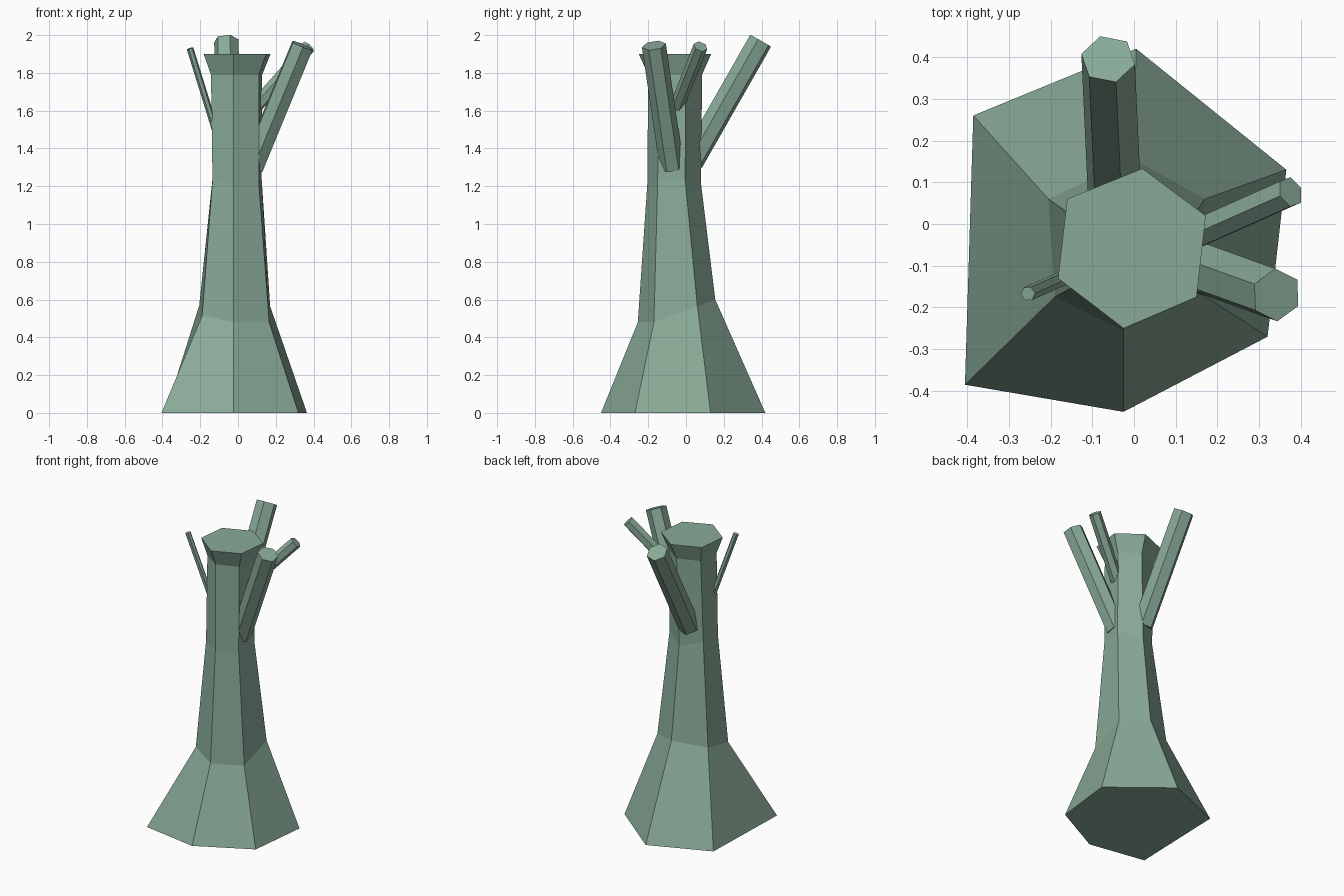
import bpy, bmesh
from math import cos, sin, radians, pi
from mathutils import Vector

if "Cube" in bpy.data.objects:
    bpy.data.objects.remove(bpy.data.objects["Cube"])


def loft(name, rings):
    """Flat-faced closed solid through a stack of equal-sided rings."""
    bm = bmesh.new()
    loops = [[bm.verts.new(p) for p in ring] for ring in rings]
    for a, b in zip(loops, loops[1:]):
        n = len(a)
        for i in range(n):
            j = (i + 1) % n
            bm.faces.new((a[i], a[j], b[j], b[i]))
    bm.faces.new(loops[0][::-1])
    bm.faces.new(loops[-1])
    bmesh.ops.recalc_face_normals(bm, faces=bm.faces)
    mesh = bpy.data.meshes.new(name)
    bm.to_mesh(mesh)
    bm.free()
    obj = bpy.data.objects.new(name, mesh)
    bpy.context.collection.objects.link(obj)
    mat = bpy.data.materials.get("bark") or bpy.data.materials.new("bark")
    mat.diffuse_color = (0.25, 0.40, 0.31, 1)
    mat.use_nodes = True
    mat.node_tree.nodes["Principled BSDF"].inputs["Base Color"].default_value = mat.diffuse_color
    mesh.materials.append(mat)
    return obj


def branch(name, start, end, radius, phase):
    """Six-sided stick with square-cut ends."""
    start, end = Vector(start), Vector(end)
    turn = Vector((0, 0, 1)).rotation_difference(end - start)
    ring = [turn @ Vector((radius * cos(a), radius * sin(a), 0))
            for a in (radians(phase) + i * pi / 3 for i in range(6))]
    loft(name, [[c + v for v in ring] for c in (start, end)])


# Trunk: uneven hexagon, flared foot, narrow stem, flared rim
loft("trunk", [
    [(-0.405, -0.385, 0), (-0.025, -0.45, 0), (0.32, -0.27, 0),
     (0.365, 0.13, 0), (0.005, 0.42, 0), (-0.385, 0.26, 0)],
    [(-0.19, -0.175, 0.515), (-0.025, -0.255, 0.48), (0.165, -0.17, 0.48),
     (0.17, 0.06, 0.565), (0.0, 0.155, 0.60), (-0.205, 0.06, 0.57)],
    [(-0.135, -0.145, 1.23), (-0.025, -0.205, 1.21), (0.11, -0.15, 1.22),
     (0.125, -0.005, 1.24), (-0.005, 0.08, 1.21), (-0.135, 0.01, 1.24)],
    [(-0.143, -0.12, 1.79), (-0.025, -0.20, 1.79), (0.11, -0.145, 1.79),
     (0.128, 0.0, 1.79), (0.01, 0.085, 1.79), (-0.13, 0.03, 1.79)],
    [(-0.182, -0.13, 1.9), (-0.025, -0.25, 1.9), (0.15, -0.175, 1.9),
     (0.172, 0.02, 1.9), (0.02, 0.133, 1.9), (-0.16, 0.06, 1.9)],
])

# Branches
branch("back_branch", (-0.045, 0.03, 1.33), (-0.062, 0.395, 1.97), 0.066, -13)
branch("front_right_branch", (0.076, -0.075, 1.30), (0.341, -0.17, 1.945), 0.064, -26)
branch("right_branch", (0.06, -0.063, 1.585), (0.375, 0.077, 1.94), 0.038, 22)
branch("left_twig", (-0.09, -0.095, 1.40), (-0.254, -0.167, 1.93), 0.018, 5)
